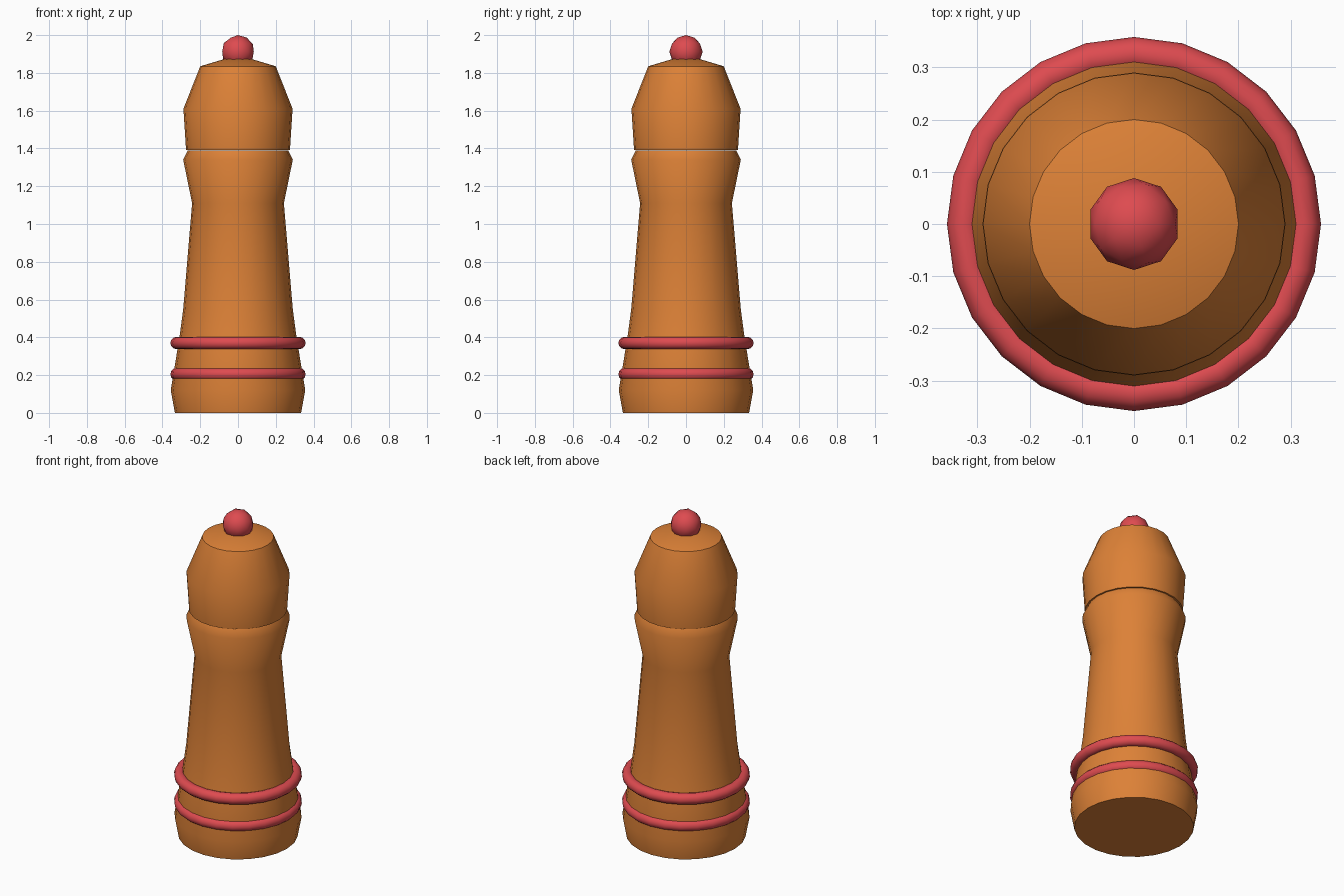
import bpy, bmesh, math

if "Cube" in bpy.data.objects:
    bpy.data.objects.remove(bpy.data.objects["Cube"])

def material(name, col):
    m = bpy.data.materials.new(name)
    m.diffuse_color = (*col, 1)
    m.use_nodes = True
    m.node_tree.nodes["Principled BSDF"].inputs["Base Color"].default_value = m.diffuse_color
    return m

wood = material("orange wood", (0.72, 0.22, 0.038))
red = material("red trim", (0.73, 0.07, 0.08))

def finish(ob, mat, angle):
    ob.data.materials.append(mat)
    bpy.ops.object.select_all(action='DESELECT')
    ob.select_set(True)
    bpy.context.view_layer.objects.active = ob
    bpy.ops.object.shade_smooth_by_angle(angle=math.radians(angle))

def lathe(name, profile, mat, sides=24, angle=40):
    """Spin (radius, height) points around z; zero radius closes the end."""
    bm = bmesh.new()
    rings = []
    for r, z in profile:
        n = sides if r > 0 else 1
        rings.append([bm.verts.new((r * math.cos(2 * math.pi * i / sides),
                                    r * math.sin(2 * math.pi * i / sides), z))
                      for i in range(n)])
    for a, b in zip(rings, rings[1:]):
        for i in range(sides):
            j = (i + 1) % sides
            quad = [a[i % len(a)], a[j % len(a)], b[j % len(b)], b[i % len(b)]]
            bm.faces.new(list(dict.fromkeys(quad)))
    bmesh.ops.recalc_face_normals(bm, faces=bm.faces[:])
    me = bpy.data.meshes.new(name)
    bm.to_mesh(me)
    bm.free()
    ob = bpy.data.objects.new(name, me)
    bpy.context.collection.objects.link(ob)
    finish(ob, mat, angle)

# Turned lower body with waist
lathe("mill_body", [(0, 0), (0.334, 0), (0.356, 0.12), (0.31, 0.4), (0.29, 0.55),
                    (0.243, 1.11), (0.29, 1.34), (0.266, 1.39), (0, 1.39)], wood, angle=50)

# Rotating head with shallow conical top
lathe("mill_head", [(0, 1.391), (0.275, 1.391), (0.289, 1.61), (0.2, 1.835),
                    (0, 1.895)], wood)

# Two trim rings around the base
for name, z in (("lower_ring", 0.205), ("upper_ring", 0.37)):
    bpy.ops.mesh.primitive_torus_add(major_radius=0.325, minor_radius=0.033,
                                     major_segments=24, minor_segments=12, location=(0, 0, z))
    ob = bpy.context.object
    ob.name = name
    finish(ob, red, 60)

# Ball knob
bpy.ops.mesh.primitive_ico_sphere_add(subdivisions=2, radius=0.088, location=(0, 0, 1.912))
ob = bpy.context.object
ob.name = "top_knob"
finish(ob, red, 60)
